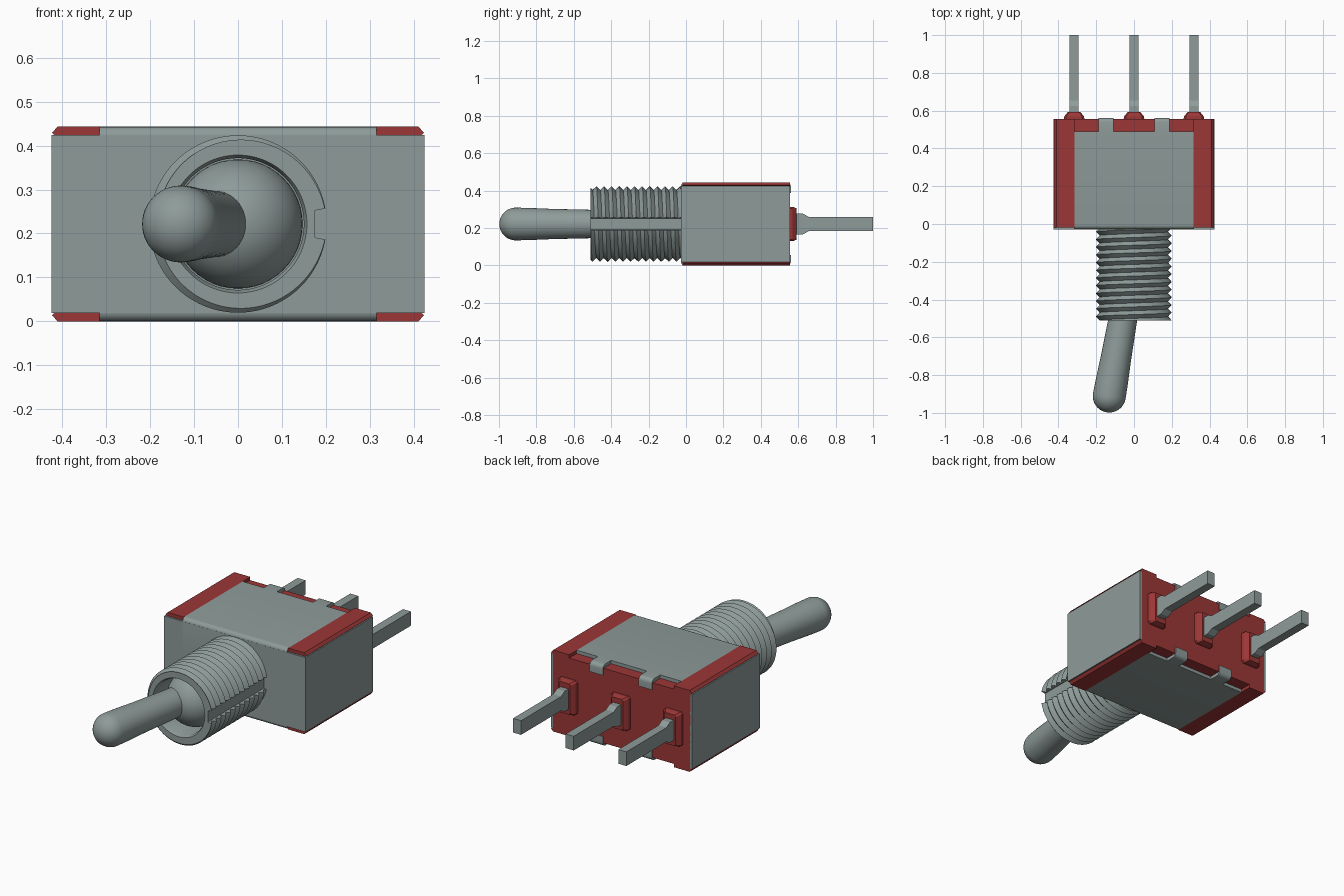
import bpy, bmesh, math
from mathutils import Vector

cube = bpy.data.objects.get("Cube")
if cube:
    bpy.data.objects.remove(cube, do_unlink=True)


def material(name, rgb):
    m = bpy.data.materials.new(name)
    m.use_nodes = True
    m.diffuse_color = (*rgb, 1)
    m.node_tree.nodes["Principled BSDF"].inputs["Base Color"].default_value = (*rgb, 1)
    return m


GREY = material("grey metal", (0.27, 0.33, 0.32))
RED = material("red plastic", (0.33, 0.037, 0.037))
ZC, H = 0.2215, 0.443          # axis height and body height


def finish(name, bm, mat, smooth=True):
    bmesh.ops.remove_doubles(bm, verts=bm.verts, dist=1e-5)
    bmesh.ops.dissolve_degenerate(bm, edges=bm.edges, dist=1e-5)
    bmesh.ops.recalc_face_normals(bm, faces=bm.faces)
    me = bpy.data.meshes.new(name)
    bm.to_mesh(me)
    bm.free()
    me.materials.append(mat)
    ob = bpy.data.objects.new(name, me)
    bpy.context.collection.objects.link(ob)
    if smooth:
        bpy.ops.object.select_all(action="DESELECT")
        ob.select_set(True)
        bpy.context.view_layer.objects.active = ob
        bpy.ops.object.shade_smooth_by_angle(angle=math.radians(32))
    return ob


def prism(name, pts, axis, lo, hi, mat, smooth=False):
    """Extrude an outline: axis X takes (y, z), axis Y takes (x, z)."""
    bm = bmesh.new()
    place = (lambda p, d: (d, p[0], p[1])) if axis == "X" else (lambda p, d: (p[0], d, p[1]))
    a = [bm.verts.new(place(p, lo)) for p in pts]
    b = [bm.verts.new(place(p, hi)) for p in pts]
    bm.faces.new(a)
    bm.faces.new(b[::-1])
    for i in range(len(pts)):
        j = (i + 1) % len(pts)
        bm.faces.new((a[i], a[j], b[j], b[i]))
    return finish(name, bm, mat, smooth)


def rect(x0, x1, z0, z1):
    return [(x0, z0), (x1, z0), (x1, z1), (x0, z1)]


def skin(bm, columns):
    """Join neighbouring columns of points with quads."""
    cols = [[bm.verts.new(p) for p in c] for c in columns]
    for c, d in zip(cols, cols[1:]):
        for k in range(len(c) - 1):
            bm.faces.new((c[k], d[k], d[k + 1], c[k + 1]))


def arc(cy, cz, r, a0, a1, n=5):
    return [(cy + r * math.cos(math.radians(a0 + (a1 - a0) * i / n)),
             cz + r * math.sin(math.radians(a0 + (a1 - a0) * i / n))) for i in range(n + 1)]


# Red case with chamfered corners and a recess for the metal frame
quarter = [(0.416, 0.423), (0.424, 0.429), (0.411, H), (0.315, H), (0.315, H - 0.018)]
top = quarter + [(-x, z) for x, z in quarter[::-1]]
outline = top + [(-x, H - z) for x, z in top]
prism("case", outline, "Y", -0.018, 0.555, RED)

# Metal frame: front plate, side plates, wrapped top and bottom
prism("front_plate", rect(-0.425, 0.425, 0.019, 0.424), "Y", -0.028, -0.012, GREY)
for s, side in ((1, "left"), (-1, "right")):
    prism(side + "_plate", rect(min(s * .412, s * .425), max(s * .412, s * .425), 0.019, 0.424),
          "Y", -0.028, 0.555, GREY)
R = 0.022
wrap = ([(0.49, H)] + arc(-0.028 + R, H - R, R, 90, 180) + arc(-0.028 + R, R, R, 180, 270)
        + [(0.49, 0), (0.49, 0.02), (-0.01, 0.02), (-0.01, H - 0.02), (0.49, H - 0.02)])
prism("frame_wrap", wrap, "X", -0.315, 0.315, GREY, True)

# Folded tabs that clip over the back edge
tab = [(0.48, H)] + arc(0.561 - R, H - R, R, 90, 0) + [(0.561, 0.388), (0.545, 0.388),
                                                       (0.545, H - 0.02), (0.48, H - 0.02)]
for x, side in ((0.148, "left"), (-0.148, "right")):
    prism(side + "_top_tab", tab, "X", x - 0.04, x + 0.04, GREY, True)
    prism(side + "_bottom_tab", [(y, H - z) for y, z in tab], "X", x - 0.04, x + 0.04, GREY, True)

# Terminals with tapered red bosses
pin = [(0.55, 0.166), (0.625, 0.166), (0.655, 0.183), (1.0, 0.183)]
pin += [(y, H - z) for y, z in pin[::-1]]
for x, side in ((0.317, "left"), (0.0, "centre"), (-0.317, "right")):
    prism(side + "_terminal", pin, "X", x - 0.024, x + 0.024, GREY)
    bm = bmesh.new()
    rings = []
    for y, w, h in ((0.55, 0.056, 0.092), (0.57, 0.052, 0.092), (0.592, 0.034, 0.084)):
        rings.append([bm.verts.new((x + a * w, y, ZC + b * h))
                      for a, b in ((-1, -.9), (-.8, -1), (.8, -1), (1, -.9),
                                   (1, .9), (.8, 1), (-.8, 1), (-1, .9))])
    for r0, r1 in zip(rings, rings[1:]):
        for i in range(8):
            j = (i + 1) % 8
            bm.faces.new((r0[i], r0[j], r1[j], r1[i]))
    bm.faces.new(rings[0])
    bm.faces.new(rings[-1])
    finish(side + "_boss", bm, RED, False)

# Threaded bushing: helical rows, with a flat keyway cut along the +x side
Y0, Y1, P, SLOT = -0.51, -0.02, 0.0408, 0.173
angles = [-math.pi + 2 * math.pi * i / 96 for i in range(97)]
angles = [a for a in angles if abs(abs(a) - SLOT) > 0.01]
angles += [s * (SLOT + e) for s in (-1, 1) for e in (0, 0.002)]
angles.sort()
columns = []
for a in angles:
    t = (a + math.pi) / (2 * math.pi)
    rows = [(0.0, -0.36), (0.15, -0.36), (0.15, -0.495), (0.157, Y0), (0.183, Y0)]
    for k in range(-2, 2 * math.ceil((Y1 - Y0) / P) + 3):
        y = min(max(Y0 + P * (k / 2 + 1 - t), Y0), Y1)
        phase = ((y - Y0) / P + t) % 1.0
        rows.append((0.182 + 0.02 * (1 - abs(2 * phase - 1)), y))
    rows.append((0.0, Y1))
    column = []
    for r, y in rows:
        if abs(a) <= SLOT + 1e-6:
            r = min(r, 0.175 / math.cos(a))
        column.append((r * math.cos(a), y, ZC + r * math.sin(a)))
    columns.append(column)
bm = bmesh.new()
skin(bm, columns)
finish("threaded_bushing", bm, GREY)

# Ball joint inside the bushing
bm = bmesh.new()
bmesh.ops.create_uvsphere(bm, u_segments=48, v_segments=24, radius=0.147)
bmesh.ops.translate(bm, verts=bm.verts, vec=(0, -0.36, ZC))
finish("lever_ball", bm, GREY)

# Lever: tapered bat with a domed tip, tilted toward -x
direction = Vector((-0.174, -0.985, 0)).normalized()
turn = direction.to_track_quat("Z", "Y")
profile = [(0.0, 0.15), (0.074, 0.15), (0.076, 0.35), (0.081, 0.56), (0.086, 0.68)]
profile += [(0.0875 * math.cos(i * math.pi / 20), 0.752 + 0.0875 * math.sin(i * math.pi / 20))
            for i in range(11)]
pivot = Vector((0, -0.17, ZC))
bm = bmesh.new()
skin(bm, [[pivot + turn @ Vector((r * math.cos(a), r * math.sin(a), h)) for r, h in profile]
          for a in (2 * math.pi * i / 48 for i in range(49))])
finish("lever", bm, GREY)
